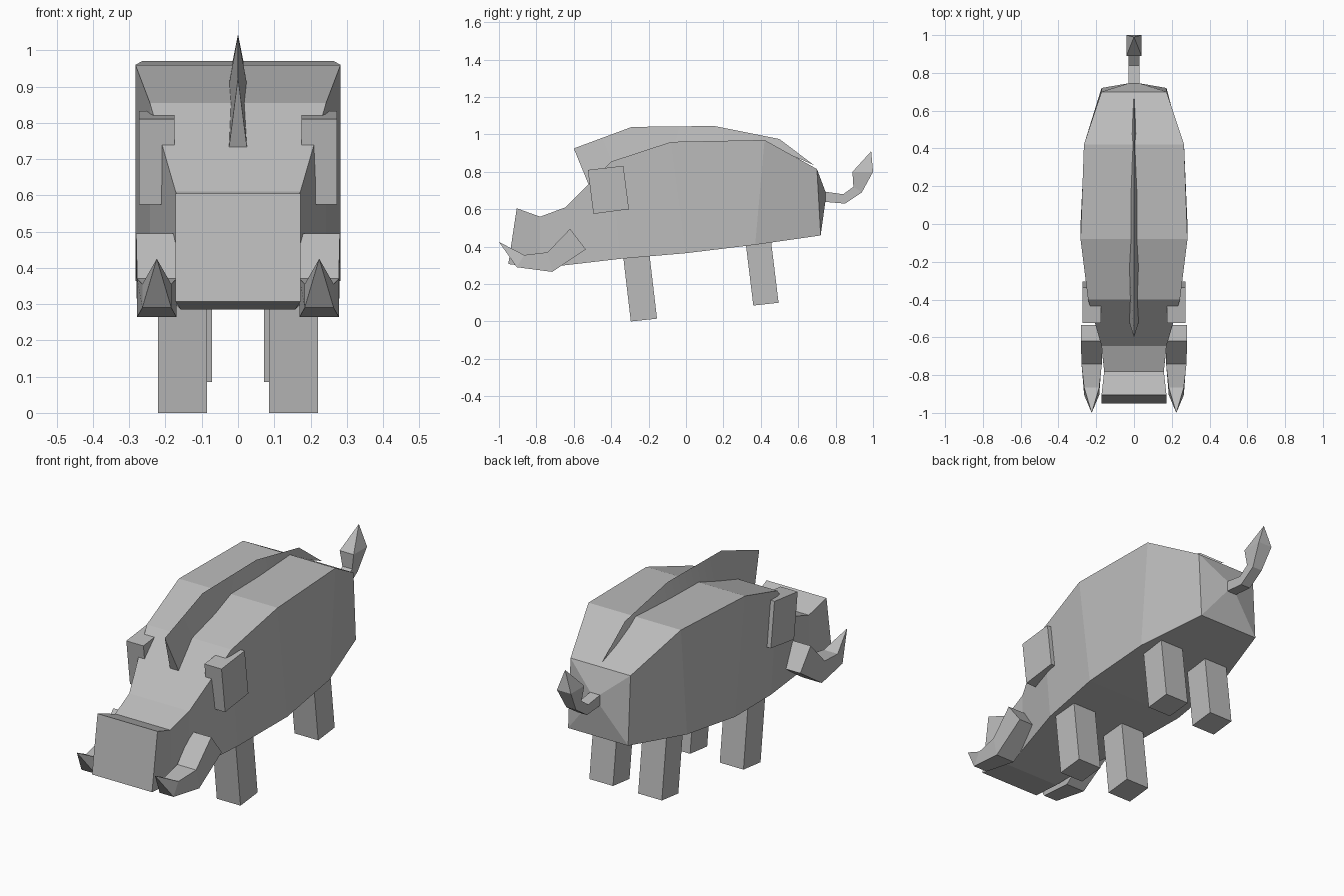
import bpy, bmesh

grey = bpy.data.materials.new("hide_grey")
grey.diffuse_color = (0.5, 0.5, 0.5, 1)


def loft(name, stations, cx=0.0, tip=None, ridge=False):
    """Skin cross-sections (top y, top z, bottom y, bottom z, half width);
    a ridge section narrows to a single point at its top."""
    bm = bmesh.new()
    rings = []
    for ty, tz, by, bz, w in stations:
        pts = [(cx - w, by, bz), (cx + w, by, bz)]
        pts += [(cx, ty, tz)] if ridge else [(cx + w, ty, tz), (cx - w, ty, tz)]
        rings.append([bm.verts.new(p) for p in pts])
    n = len(rings[0])
    for a, b in zip(rings, rings[1:]):
        for i in range(n):
            j = (i + 1) % n
            bm.faces.new((a[i], a[j], b[j], b[i]))
    bm.faces.new(rings[0])
    if tip:
        v = bm.verts.new((cx, *tip))
        for i in range(n):
            bm.faces.new((rings[-1][i], rings[-1][(i + 1) % n], v))
    else:
        bm.faces.new(rings[-1])
    bmesh.ops.recalc_face_normals(bm, faces=bm.faces)
    mesh = bpy.data.meshes.new(name)
    bm.to_mesh(mesh)
    bm.free()
    mesh.materials.append(grey)
    obj = bpy.data.objects.new(name, mesh)
    bpy.context.collection.objects.link(obj)
    return obj


# Snout, head and body in one skin, closing in on the tail root
loft("body", [
    (-0.905, 0.605, -0.95, 0.307, 0.172),
    (-0.78, 0.56, -0.78, 0.285, 0.158),
    (-0.645, 0.61, -0.65, 0.30, 0.172),
    (-0.40, 0.855, -0.35, 0.335, 0.243),
    (-0.08, 0.96, 0.0, 0.365, 0.283),
    (0.42, 0.97, 0.37, 0.41, 0.265),
    (0.70, 0.815, 0.72, 0.46, 0.172),
    (0.745, 0.695, 0.745, 0.64, 0.028),
])

# Curled tail with a pointed tuft
loft("tail", [
    (0.735, 0.695, 0.735, 0.64, 0.028),
    (0.84, 0.68, 0.85, 0.63, 0.028),
    (0.895, 0.72, 0.94, 0.69, 0.028),
    (0.89, 0.80, 1.0, 0.80, 0.04),
], tip=(0.99, 0.91))

# Sharp crest along the back
crest = loft("crest", [
    (-0.60, 0.925, -0.52, 0.73, 0.025),
    (-0.29, 1.04, -0.22, 0.905, 0.025),
    (0.15, 1.045, 0.15, 0.955, 0.018),
    (0.50, 0.975, 0.47, 0.93, 0.012),
], tip=(0.685, 0.835), ridge=True)
bpy.context.view_layer.objects.active = crest
crest.select_set(True)
bpy.ops.object.shade_smooth_by_angle()

for side, s in (("left", 1), ("right", -1)):
    # Ear slabs
    loft(side + "_ear", [(-0.525, 0.81, -0.495, 0.575, 0.049),
                         (-0.335, 0.832, -0.305, 0.60, 0.049)], s * 0.224)
    # Upturned tusks
    loft(side + "_tusk", [(-0.62, 0.495, -0.535, 0.385, 0.057),
                          (-0.74, 0.37, -0.715, 0.265, 0.054),
                          (-0.865, 0.355, -0.905, 0.29, 0.04)],
         s * 0.224, tip=(-1.0, 0.425))
    # Slanted legs, their tops buried in the body
    loft(side + "_front_leg", [(-0.342, 0.40, -0.295, 0.0, 0.068),
                               (-0.202, 0.415, -0.155, 0.015, 0.068)], s * 0.153)
    loft(side + "_rear_leg", [(0.313, 0.47, 0.36, 0.085, 0.068),
                              (0.448, 0.485, 0.495, 0.10, 0.068)], s * 0.14)
